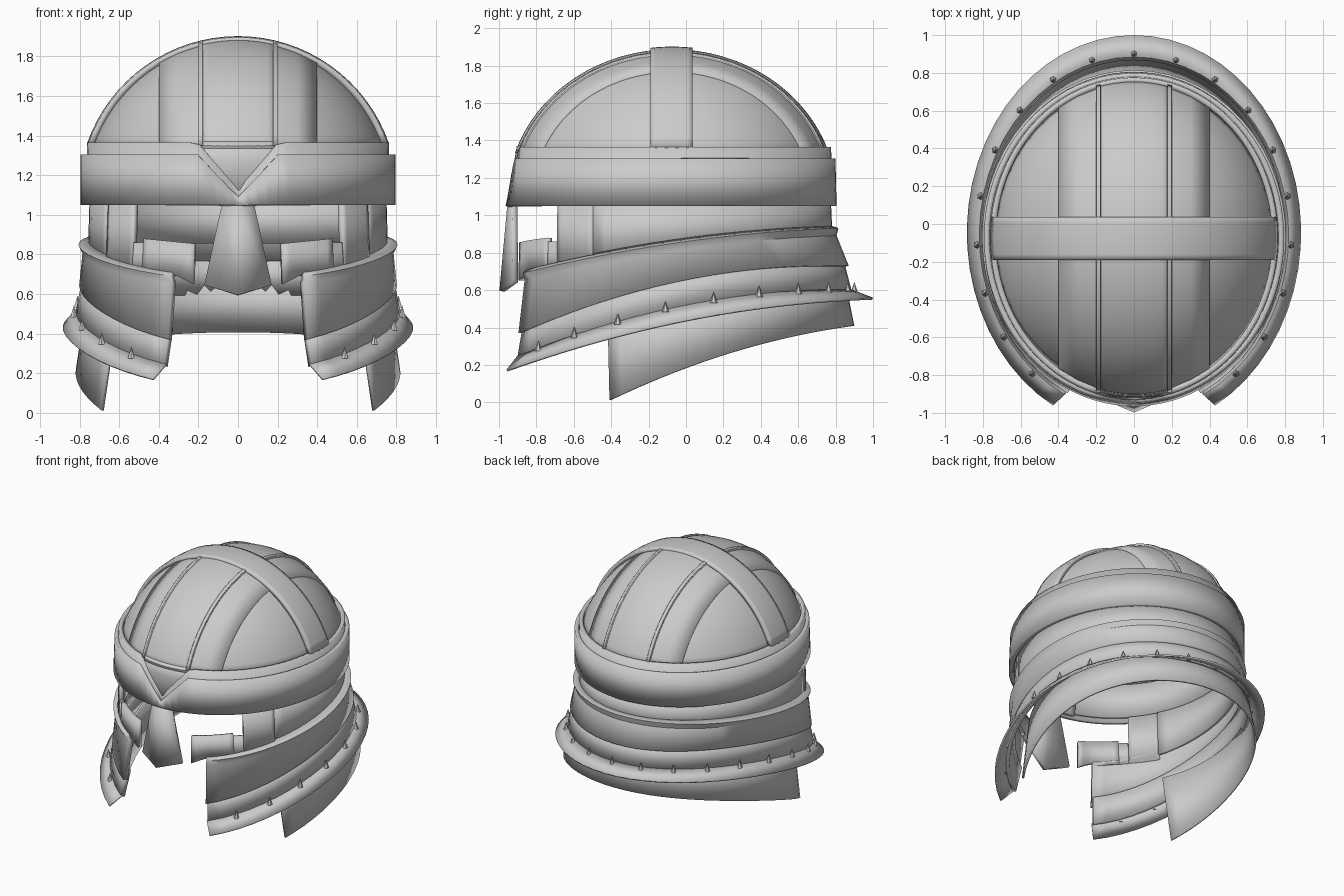
import bpy, bmesh
from math import sin, cos, asin, radians, degrees, sqrt, pi

if "Cube" in bpy.data.objects:
    bpy.data.objects.remove(bpy.data.objects["Cube"])

STEEL = bpy.data.materials.new("grey_steel")
STEEL.use_nodes = True
STEEL.diffuse_color = (0.6, 0.6, 0.6, 1)
STEEL.node_tree.nodes["Principled BSDF"].inputs["Base Color"].default_value = (0.6, 0.6, 0.6, 1)

DOME_Y, DOME_Z, STRETCH = -0.075, 1.095, 1.11


def finish(name, bm, thick=0, mirror=False, angle=35):
    """Turn a bmesh into a shaded object, with optional thickness and mirroring."""
    mesh = bpy.data.meshes.new(name)
    bm.to_mesh(mesh)
    bm.free()
    ob = bpy.data.objects.new(name, mesh)
    bpy.context.collection.objects.link(ob)
    mesh.materials.append(STEEL)
    if thick:
        mod = ob.modifiers.new("thickness", 'SOLIDIFY')
        mod.thickness, mod.offset = thick, -1
    if mirror:
        ob.modifiers.new("mirror", 'MIRROR')
    bpy.ops.object.select_all(action='DESELECT')
    ob.select_set(True)
    bpy.context.view_layer.objects.active = ob
    bpy.ops.object.shade_smooth_by_angle(angle=radians(angle))
    return ob


def slope(front, mid, back):
    """Height that varies with y: front, middle and back values."""
    def height(x, y):
        t = y / 0.9
        return mid + (back - front) / 2 * t + ((back + front) / 2 - mid) * t * t
    return height


def grid_faces(bm, rows):
    for top, low in zip(rows, rows[1:]):
        for i in range(len(top) - 1):
            bm.faces.new((top[i], low[i], low[i + 1], top[i + 1]))


def shell(name, rows, n=48, thick=0.03, end=None, mirror=False):
    """Wall through elliptical rows (rx, ry, centre y, height, start angle), top to bottom.
    Angles are measured from the front."""
    bm = bmesh.new()
    grid = []
    for rx, ry, cy, z, start in rows:
        stop = 360 - start if end is None else end
        line = []
        for i in range(n + 1):
            a = radians(start + (stop - start) * i / n)
            x, y = rx * sin(a), cy - ry * cos(a)
            line.append(bm.verts.new((x, y, z(x, y) if callable(z) else z)))
        grid.append(line)
    grid_faces(bm, grid)
    if end is None and rows[0][4] == 0:
        bmesh.ops.remove_doubles(bm, verts=bm.verts, dist=1e-5)
    return finish(name, bm, thick, mirror)


def dome_strip(name, lo, hi, radius, base, across=False, mirror=False, thick=0.02):
    """Strip lying on the dome, running front to back or side to side."""
    bm = bmesh.new()
    grid = []
    for k in range(9):
        v = lo + (hi - lo) * k / 8
        r = sqrt(radius ** 2 - v ** 2)
        a0 = asin(base / r)
        line = []
        for i in range(33):
            a = a0 + (pi - 2 * a0) * i / 32
            x, y = (r * cos(a), v) if across else (v, r * cos(a))
            line.append(bm.verts.new((x, DOME_Y + STRETCH * y, DOME_Z + r * sin(a))))
        grid.append(line)
    grid_faces(bm, grid)
    bm.normal_update()
    if sum(f.normal.z for f in bm.faces) < 0:
        bmesh.ops.reverse_faces(bm, faces=bm.faces)
    return finish(name, bm, thick, mirror)


# Dome with stepped panels, ridges and a cross strap
rows = []
for k in range(17):
    e = asin(0.24 / 0.778) + (pi / 2 - 0.002 - asin(0.24 / 0.778)) * (1 - k / 16)
    r = 0.778 * cos(e)
    rows.append((r, r * STRETCH, DOME_Y, DOME_Z + 0.778 * sin(e), 0))
shell("dome", rows, thick=0.02)
dome_strip("dome_middle_panel", -0.4, 0.4, 0.787, 0.24)
dome_strip("dome_centre_panel", -0.2, 0.2, 0.793, 0.24)
dome_strip("dome_ridge", 0.178, 0.2, 0.802, 0.26, mirror=True)
dome_strip("cross_strap", -0.104, 0.1, 0.807, 0.265, across=True, thick=0.03)


# Brow band and rim with a V notch over a centre plate
def notch(top, point):
    return lambda x, y: min(top, point + (top - point) * abs(x) / 0.206) if y < 0 else top


shell("rim_ring", [(0.762, 0.85, DOME_Y, notch(1.365, 1.13), 0),
                   (0.767, 0.865, DOME_Y, 1.08, 0)], n=96)
shell("brow_band", [(0.795, 0.872, -0.073, notch(1.305, 1.09), 0),
                    (0.795, 0.885, -0.08, 1.05, 0)], n=96)
shell("brow_centre_plate", [(0.74, 0.83, DOME_Y, 1.37, -15),
                            (0.755, 0.845, DOME_Y, 1.28, -15),
                            (0.76, 0.855, DOME_Y, 1.06, -15)], n=12, end=15)

# Wall under the band, and the face mask with stepped eye openings
shell("back_wall", [(0.75, 0.85, DOME_Y, 1.07, 60),
                    (0.758, 0.855, -0.07, slope(0.66, 0.8, 0.86), 60)])


def mask(name, x0, x1, top, low):
    a0, a1 = (degrees(asin(x / 0.76)) for x in (x0, x1))
    shell(name, [(0.755, 0.855, DOME_Y, top, a0), (0.77, 0.86, DOME_Y, low, a0)],
          n=8, end=a1, mirror=True)


mask("cheek_plate", 0.225, 0.48, lambda x, y: 0.855 + 0.1 * (x - 0.225),
     lambda x, y: min(0.7, 0.65 + 0.5 * (x - 0.225)))
mask("cheek_step", 0.48, 0.53, 0.86, 0.7)
mask("temple_plate", 0.53, 0.66, 1.07, 0.7)

# Nose guard: two slanted faces meeting at a ridge
bm = bmesh.new()
left = [(-0.08, -0.93, 1.06), (-0.17, -0.925, 0.645)]
ridge = [(0, -0.955, 1.06), (0, -0.998, 0.595)]
right = [(-x, y, z) for x, y, z in left]
cols = [[bm.verts.new(p) for p in c] for c in (left, ridge, right)]
grid_faces(bm, list(zip(*cols)))
finish("nose_guard", bm, 0.03, angle=5)

# Layered neck and cheek guard, open at the front
edge = slope(0.685, 0.86, 0.935)
shell("upper_guard", [(0.755, 0.85, -0.07, slope(0.705, 0.88, 0.945), 25),
                      (0.805, 0.885, -0.07, edge, 25),
                      (0.785, 0.875, -0.07, slope(0.645, 0.82, 0.895), 25),
                      (0.802, 0.93, -0.06, slope(0.37, 0.655, 0.73), 26)], thick=0.035)
shell("lower_guard", [(0.785, 0.9, -0.06, slope(0.42, 0.7, 0.77), 26),
                      (0.82, 0.945, -0.06, slope(0.24, 0.515, 0.6), 27)], thick=0.035)
shell("flared_rim", [(0.815, 0.94, -0.06, slope(0.25, 0.525, 0.605), 26.5),
                     (0.885, 1.046, -0.046, slope(0.195, 0.44, 0.555), 29)], thick=0.012)
shell("neck_flap", [(0.765, 0.8, 0.05, slope(0.42, 0.56, 0.66), 54),
                    (0.82, 0.85, 0.05, slope(-0.25, 0.185, 0.41), 57.3)], thick=0.015)

# Small studs along the rim
bm = bmesh.new()
rise = slope(0.25, 0.525, 0.605)
for k in range(-9, 10):
    a = radians(180 + 15.5 * k)
    x, y = 0.83 * sin(a), -0.06 - 0.96 * cos(a)
    cone = bmesh.ops.create_cone(bm, cap_ends=True, segments=6, radius1=0.02,
                                 radius2=0, depth=0.06)
    bmesh.ops.translate(bm, verts=cone["verts"], vec=(x, y, rise(x, y) + 0.01))
finish("rim_studs", bm)
